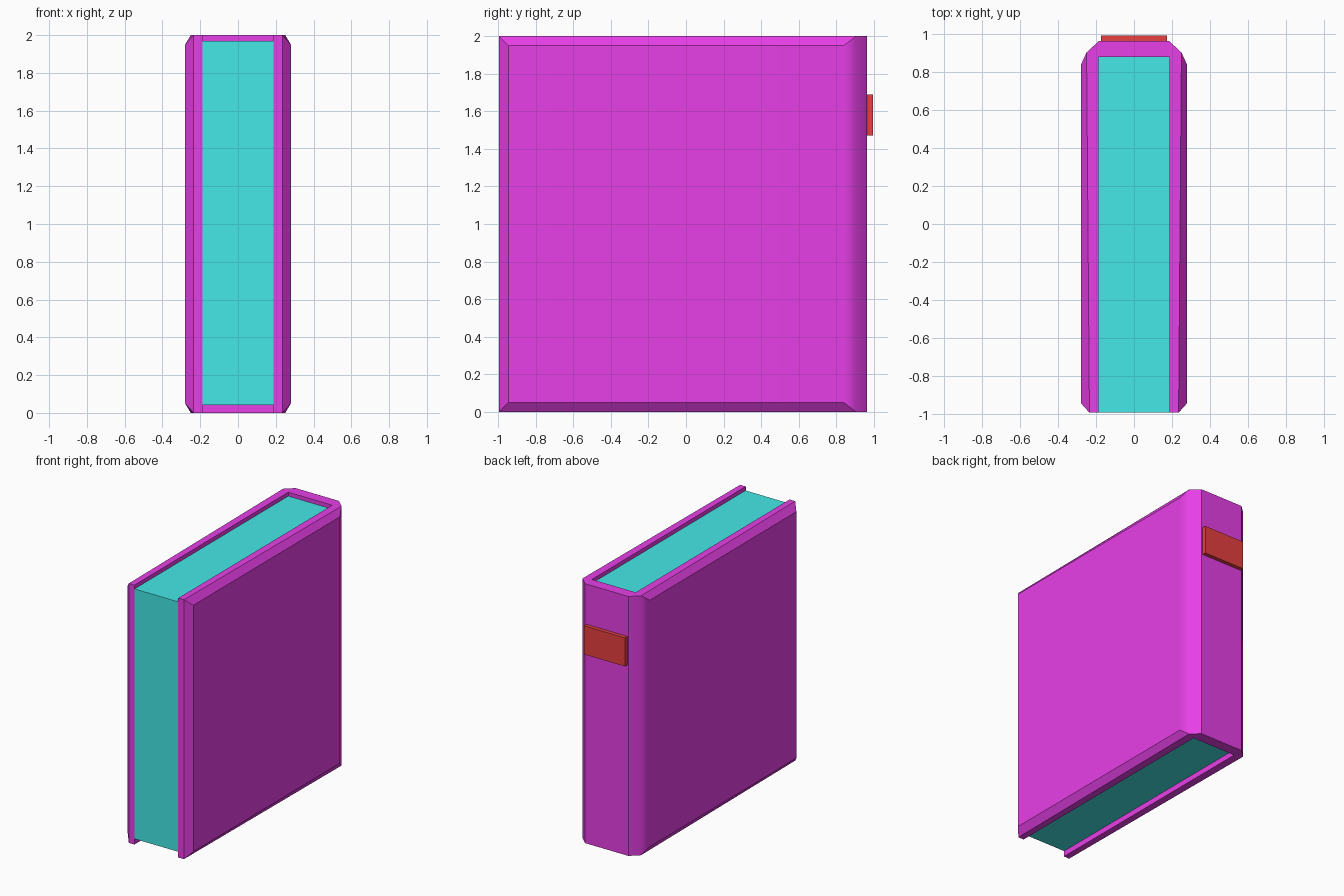
import bpy, bmesh
from math import radians

if "Cube" in bpy.data.objects:
    bpy.data.objects.remove(bpy.data.objects["Cube"])


def paint(obj, name, color):
    mat = bpy.data.materials.new(name)
    mat.diffuse_color = (*color, 1)
    mat.use_nodes = True
    mat.node_tree.nodes["Principled BSDF"].inputs["Base Color"].default_value = mat.diffuse_color
    obj.data.materials.append(mat)


def box(name, lo, hi):
    bpy.ops.mesh.primitive_cube_add(size=1, location=[(a + b) / 2 for a, b in zip(lo, hi)])
    obj = bpy.context.object
    obj.name = name
    obj.scale = [b - a for a, b in zip(lo, hi)]
    bpy.ops.object.transform_apply(location=False, rotation=False, scale=True)
    return obj


# Cover: U-shaped profile seen from above, extruded to full height
half = [(0.187, -0.995), (0.235, -0.995), (0.25, 0.905), (0.185, 0.965)]
right = [(0.187, 0.88)] + half
left = [(-x, y) for x, y in reversed(right)]
bm = bmesh.new()
base = bm.faces.new([bm.verts.new((x, y, 0)) for x, y in right + left])
ext = bmesh.ops.extrude_face_region(bm, geom=[base])
bmesh.ops.translate(bm, vec=(0, 0, 2),
                    verts=[v for v in ext["geom"] if isinstance(v, bmesh.types.BMVert)])
bmesh.ops.recalc_face_normals(bm, faces=bm.faces)
bm.normal_update()

# Raised boards with sloped borders on both outer sides
boards = [f for f in bm.faces
          if abs(f.normal.x) > 0.99 and abs(f.calc_center_median().x) > 0.2]
bmesh.ops.inset_individual(bm, faces=boards, thickness=0.05, depth=0.03)
for f in boards:
    for v in f.verts:
        v.co.x = 0.28 if v.co.x > 0 else -0.28
        v.co.y = 0.84 if v.co.y > 0 else -0.945
        v.co.z = 1.95 if v.co.z > 1 else 0.05
bmesh.ops.recalc_face_normals(bm, faces=bm.faces)
mesh = bpy.data.meshes.new("cover")
bm.to_mesh(mesh)
bm.free()
cover = bpy.data.objects.new("cover", mesh)
bpy.context.collection.objects.link(cover)
bpy.context.view_layer.objects.active = cover
cover.select_set(True)
bpy.ops.object.shade_smooth_by_angle(angle=radians(30))
weighted = cover.modifiers.new("flat_boards", "WEIGHTED_NORMAL")
weighted.keep_sharp = True
paint(cover, "magenta", (0.8, 0.05, 0.8))

# Page block, slightly shorter than the cover
pages = box("pages", (-0.187, -0.993, 0.043), (0.187, 0.88, 1.97))
paint(pages, "cyan", (0.06, 0.8, 0.8))

# Label on the spine
label = box("spine_label", (-0.175, 0.96, 1.47), (0.175, 0.995, 1.69))
paint(label, "red", (0.8, 0.05, 0.05))
